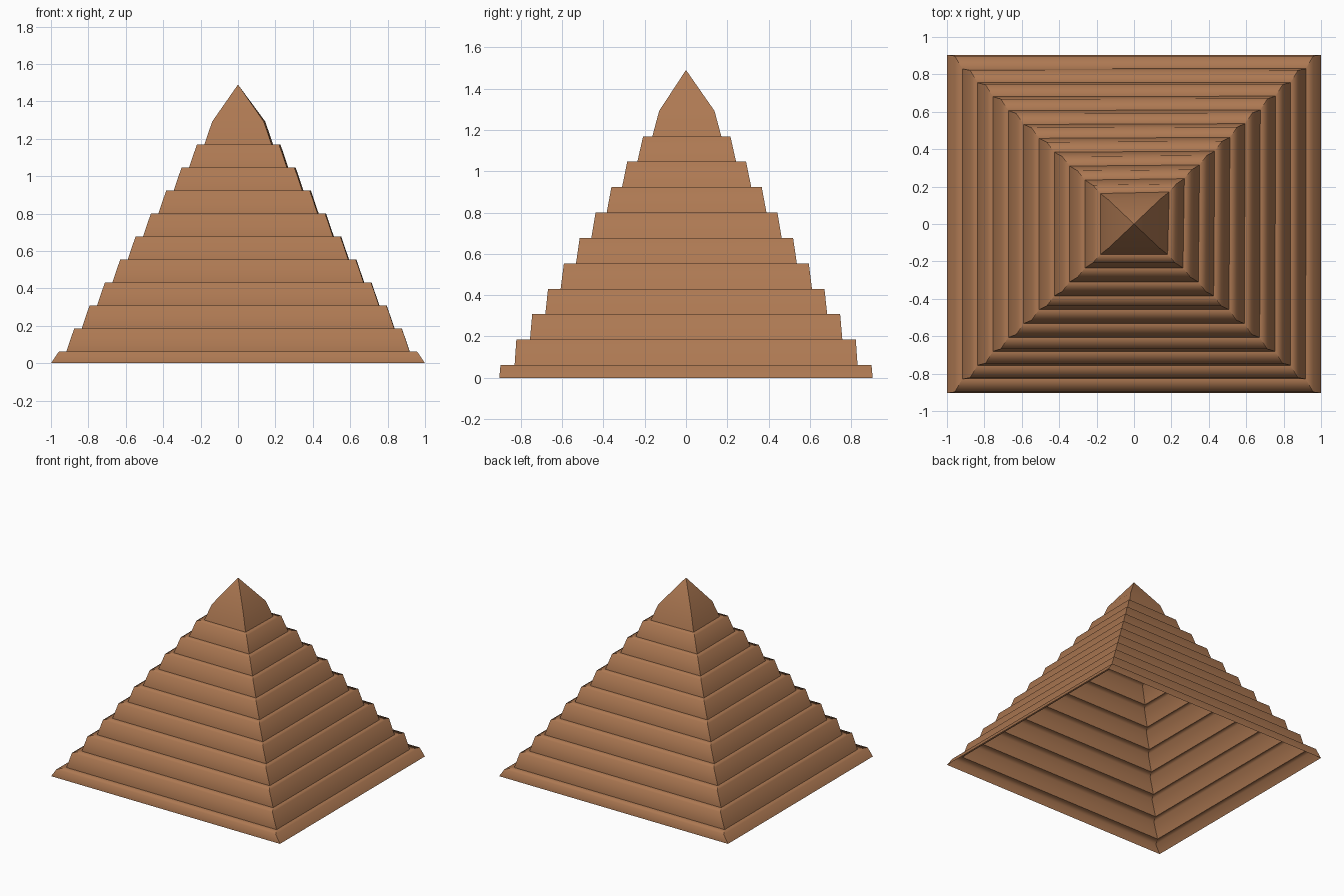
import bpy, bmesh

if "Cube" in bpy.data.objects:
    bpy.data.objects.remove(bpy.data.objects["Cube"])

wood = bpy.data.materials.new("warm brown wood")
wood.diffuse_color = (0.42, 0.19, 0.085, 1)
wood.use_nodes = True
wood.node_tree.nodes["Principled BSDF"].inputs["Base Color"].default_value = wood.diffuse_color
TIERS = 10


def build(name, rings, sharp_rings, apex=None):
    """Open four-sided shell through (half_x, half_y, z, skew) rings."""
    bm = bmesh.new()
    loops = []
    for hx, hy, z, skew in rings:
        corners = [(-hx, -hy), (hx, -hy), (hx + skew, hy + skew), (-hx, hy)]
        loops.append([bm.verts.new((x, y, z)) for x, y in corners])
    for a, b in zip(loops, loops[1:]):
        for i in range(4):
            j = (i + 1) % 4
            bm.faces.new((a[i], a[j], b[j], b[i]))
    if apex is not None:
        tip = bm.verts.new((0, 0, apex))
        for i in range(4):
            bm.faces.new((loops[-1][i], loops[-1][(i + 1) % 4], tip))
    # Smooth rounded lips, crisp corners and inner step creases
    ring_of = {v: k for k, loop in enumerate(loops) for v in loop}
    for f in bm.faces:
        f.smooth = True
    for e in bm.edges:
        a, b = (ring_of.get(v, -1) for v in e.verts)
        e.smooth = a == b and a not in sharp_rings
    mesh = bpy.data.meshes.new(name)
    bm.to_mesh(mesh)
    bm.free()
    mesh.materials.append(wood)
    ob = bpy.data.objects.new(name, mesh)
    bpy.context.collection.objects.link(ob)


# Stepped tiers: each flares at the foot and ends in a flat ledge
rings = []
for i in range(TIERS):
    foot_x, foot_y = 1.0 - 0.082 * i, 0.904 - 0.0743 * i
    foot_z = 0 if i == 0 else 0.062 + 0.123 * (i - 1)
    skew = 0 if i == 0 else 0.0008 * i
    rings.append((foot_x, foot_y, foot_z, skew))
    rings.append((foot_x - 0.042, foot_y - 0.006 - 0.0024 * i,
                  0.062 + 0.123 * i, skew))
cap_foot = (0.18, 0.163, 1.169, 0.008)
rings.append(cap_foot)
build("stepped_roof", rings, set(range(0, len(rings), 2)))

# Pointed cap with a bent profile
build("roof_cap", [cap_foot, (0.138, 0.13, 1.292, 0.008)], {0}, apex=1.49)
